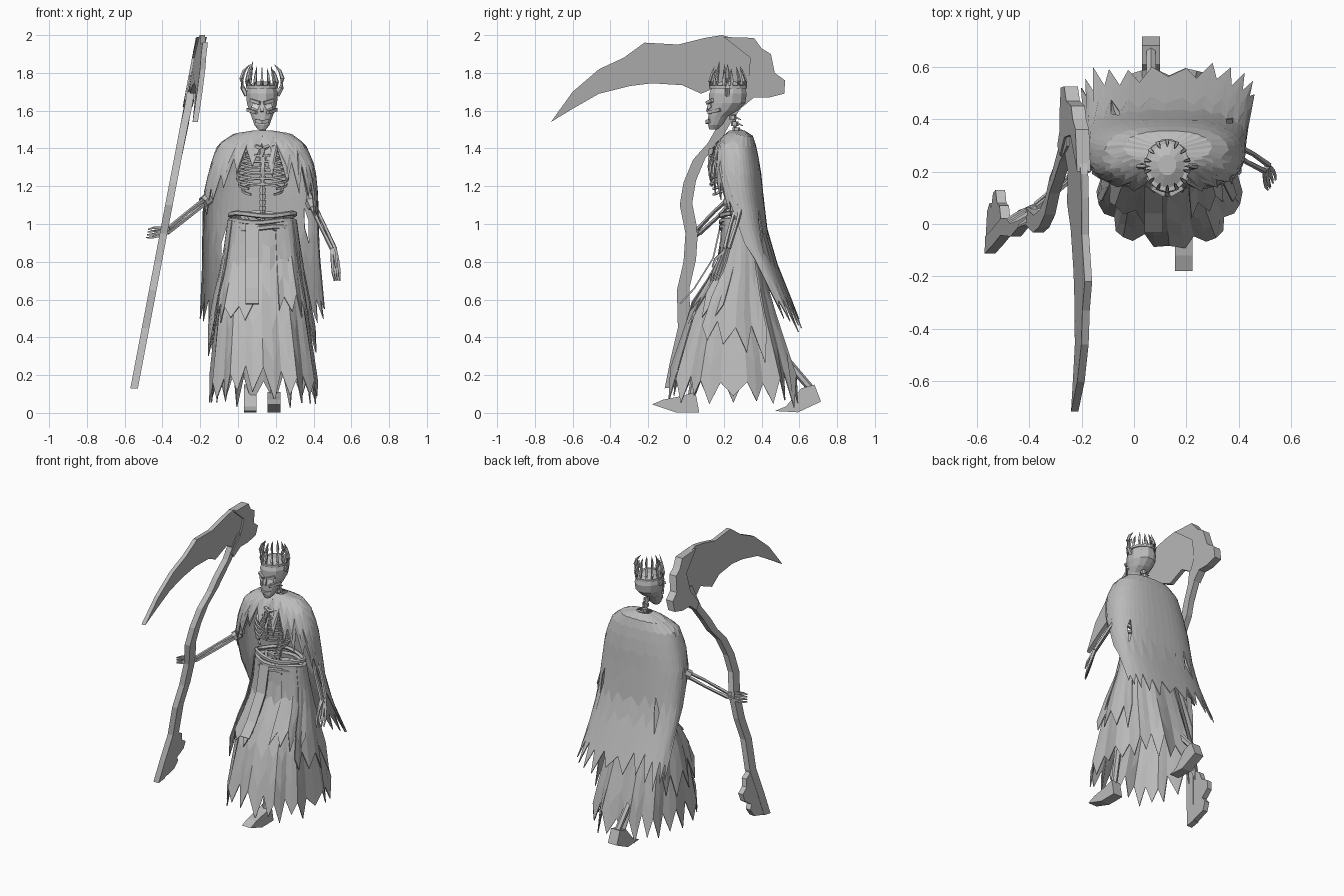
import bpy, bmesh, math, random
from mathutils import Vector

random.seed(7)
if "Cube" in bpy.data.objects:
    bpy.data.objects.remove(bpy.data.objects["Cube"], do_unlink=True)


def material(name, value):
    mat = bpy.data.materials.new(name)
    colour = (value, value, value, 1)
    mat.use_nodes = True
    mat.diffuse_color = colour
    mat.node_tree.nodes["Principled BSDF"].inputs["Base Color"].default_value = colour
    return mat


GREY = material("stone grey", .5)
WHITE = material("eye white", .95)


def build(name, verts, faces, mat=GREY, thick=0):
    mesh = bpy.data.meshes.new(name)
    mesh.from_pydata([tuple(v) for v in verts], [], faces)
    bm = bmesh.new()
    bm.from_mesh(mesh)
    bmesh.ops.recalc_face_normals(bm, faces=bm.faces)
    bm.to_mesh(mesh)
    bm.free()
    mesh.materials.append(mat)
    obj = bpy.data.objects.new(name, mesh)
    bpy.context.collection.objects.link(obj)
    if thick:
        mod = obj.modifiers.new("thickness", "SOLIDIFY")
        mod.thickness = thick
    return obj


def bridge(rings, sides, closed=True):
    span = sides if closed else sides - 1
    return [(r * sides + i, r * sides + (i + 1) % sides,
             (r + 1) * sides + (i + 1) % sides, (r + 1) * sides + i)
            for r in range(rings - 1) for i in range(span)]


def tube(name, points, radii, sides=6, loop=False):
    """Sweep a polygon along a path; one radius per point, or one for all."""
    pts = [Vector(p) for p in points]
    n = len(pts)
    if not isinstance(radii, (list, tuple)):
        radii = [radii] * n
    verts = []
    for i, p in enumerate(pts):
        ahead = pts[(i + 1) % n] if loop else pts[min(i + 1, n - 1)]
        behind = pts[i - 1] if loop else pts[max(i - 1, 0)]
        turn = (ahead - behind).to_track_quat('Z', 'Y')
        for k in range(sides):
            a = math.tau * (k + .5) / sides
            verts.append(p + turn @ Vector((math.cos(a), math.sin(a), 0)) * radii[i])
    faces = bridge(n, sides)
    if loop:
        last = (n - 1) * sides
        faces += [(last + k, last + (k + 1) % sides, (k + 1) % sides, k) for k in range(sides)]
    else:
        faces += [tuple(range(sides)), tuple(range((n - 1) * sides, n * sides))]
    return build(name, verts, faces)


def sample(table, key):
    """Linear lookup in rows sorted by their first entry."""
    for low, high in zip(table, table[1:]):
        if key <= high[0]:
            t = max(0, (key - low[0]) / (high[0] - low[0]))
            return [a + (b - a) * t for a, b in zip(low[1:], high[1:])]
    return list(table[-1][1:])


def power(v, e):
    return math.copysign(abs(v) ** e, v)


def cloth(name, levels, hem, start, end, cols, rows, jag, fold=0, grow=0, holes=()):
    """Ragged sheet hung round an oval; angle 0 is the back, pi the front."""
    closed = end - start > 6.28
    top = levels[-1][0]
    lows = []
    for c in range(cols):
        ang = start + (end - start) * c / (cols if closed else cols - 1)
        off = abs(math.remainder(ang, math.tau))
        rag = -random.uniform(.3, 1) if c % 2 else random.uniform(.2, .8)
        lows.append((ang, sample(hem, off)[0] + jag * rag))
    verts = []
    for r in range(rows):
        t = (r / (rows - 1)) ** 1.5
        for c, (ang, low) in enumerate(lows):
            z = top + (low - top) * t
            cx, cy, rx, ry = sample(levels, z)
            wave = 1 + fold * t * math.cos(c * math.pi / 2) + grow
            verts.append((cx + power(math.sin(ang), .8) * rx * wave,
                          cy + power(math.cos(ang), .8) * ry * wave, z))
    faces = bridge(rows, cols, closed)
    faces = [f for i, f in enumerate(faces) if i not in holes]
    return build(name, verts, faces, thick=.006)


# Cape: levels are (z, centre x, centre y, half width, half depth)
CAPE = [(.4, .14, .55, .36, .09), (.6, .13, .45, .32, .11), (.9, .12, .33, .31, .11),
        (1.15, .12, .27, .305, .14), (1.3, .13, .255, .28, .14),
        (1.42, .125, .26, .235, .11), (1.48, .13, .28, .15, .07), (1.495, .13, .27, .05, .04)]
CAPE_HEM = [(0, .56), (1.2, .54), (1.5, .62), (1.75, 1.05), (2.2, 1.2), (2.6, 1.28), (3.15, 1.38)]
cloth("cape", CAPE, CAPE_HEM, -math.pi, math.pi, 48, 11, .12, holes=(7 * 48 + 19, 6 * 48 + 30))

# Skirt, apron and hip layers
SKIRT = [(.03, .135, .25, .29, .35), (.2, .135, .25, .275, .33), (.55, .125, .25, .235, .22),
         (.8, .13, .29, .19, .11), (1.02, .13, .28, .165, .085)]
cloth("skirt", SKIRT, [(0, .14), (1.5, .13), (3.15, .17)], -math.pi, math.pi, 44, 8, .11, .05)
cloth("apron_right", SKIRT, [(0, .5), (3.15, .55)], math.pi + .1, math.pi + 1.3, 8, 6, .06, .05, .07)
cloth("apron_left", SKIRT, [(0, .45), (3.15, .62)], math.pi - 1.4, math.pi - .3, 8, 6, .1, .05, .07)
cloth("hip_rags_right", SKIRT, [(0, .3), (3.15, .5)], -2.1, -1.0, 9, 6, .12, .05, .12)
cloth("hip_rags_left", SKIRT, [(0, .3), (3.15, .5)], 1.0, 2.1, 9, 6, .12, .05, .1)


def strip(name, path, width):
    verts = [(x + s * width, y, z) for x, y, z in path for s in (-1, 1)]
    return build(name, verts, bridge(len(path), 2, False), thick=.008)


strip("loincloth", [(.075, .18, 1), (.075, .14, .82), (.075, .04, .66), (.075, -.035, .58)], .035)

# Rope belt
for row, z in enumerate((.98, 1.015, 1.05)):
    ring = []
    for i in range(20):
        a = math.tau * i / 20
        ring.append((.13 + .172 * math.sin(a), .28 + .095 * math.cos(a), z + .008 * math.sin(a * 3 + row)))
    tube("belt_rope", ring, .014, 5, loop=True)

# Spine and neck with spiny vertebrae
for i in range(17):
    z = 1.04 + i * .032
    y = .25 + .05 * math.sin(i * .2)
    tube("vertebra", [(.13, y, z), (.13, y, z + .022)], .02, 6)
    tube("vertebra_spine", [(.13, y + .01, z + .015), (.13, y + .045, z)], [.009, .003], 4)
tube("spine_core", [(.13, .25, 1.0), (.13, .295, 1.25), (.13, .25, 1.58)], .012, 6)

# Rib cage
tube("sternum", [(.13, .135, 1.4), (.13, .125, 1.3), (.13, .14, 1.2)], [.02, .015, .01], 4)
for row in range(8):
    z = 1.18 + row * .03
    wide = (.105, .125, .135, .135, .13, .12, .1, .075)[row]
    for side in (-1, 1):
        path = []
        for k in range(9):
            a = math.pi * (k / 8 if row > 1 else k / 10)
            path.append((.13 + side * wide * math.sin(a), .21 + .08 * math.cos(a),
                         z + .03 * math.cos(a)))
        tube("rib", path, .0085, 4)
for side in (-1, 1):
    tube("collar_bone", [(.13, .15, 1.4), (.13 + side * .1, .19, 1.43), (.13 + side * .2, .27, 1.4)], .012, 5)
    tube("hip_bone", [(.13, .3, 1), (.13 + side * .1, .27, 1.04), (.13 + side * .06, .2, .96)], .022, 5)

# Skull: rings of (z, centre y, half width, half depth)
SKULL = [(1.5, .145, .022, .022), (1.525, .155, .042, .04), (1.57, .17, .058, .054),
         (1.6, .195, .07, .08), (1.64, .218, .083, .1), (1.69, .222, .086, .103),
         (1.73, .225, .074, .088), (1.755, .225, .035, .04)]
SIDES = 12
verts = []
for z, cy, rx, ry in SKULL:
    for k in range(SIDES):
        a = math.tau * (k + .5) / SIDES
        verts.append((.127 + rx * math.cos(a), cy + ry * math.sin(a), z))
caps = [tuple(range(SIDES)), tuple(range((len(SKULL) - 1) * SIDES, len(SKULL) * SIDES))]
build("skull", verts, bridge(len(SKULL), SIDES) + caps)
tube("teeth", [(.095, .13, 1.545), (.127, .112, 1.54), (.159, .13, 1.545)], .014, 4)
tube("nose_bone", [(.127, .125, 1.63), (.127, .112, 1.595)], [.008, .012], 4)
for side in (-1, 1):
    tube("brow", [(.127 + side * .012, .112, 1.64), (.127 + side * .06, .14, 1.655)], .012, 4)
    tube("cheek_bone", [(.127 + side * .03, .118, 1.59), (.127 + side * .075, .18, 1.605)], .012, 4)
    eye = [(.013, .118, 1.628), (.05, .134, 1.64), (.056, .138, 1.618), (.025, .119, 1.605)]
    build("eye", [(.127 + side * x, y - .006, z) for x, y, z in eye], [(0, 1, 2, 3)], WHITE, .004)

# Crown of spikes with two curved horns
band = [math.tau * i / 14 for i in range(14)]
tube("crown_band", [(.127 + .078 * math.sin(a), .222 + .092 * math.cos(a), 1.725) for a in band], .011, 4, loop=True)
for i, a in enumerate(band):
    tall = random.uniform(.09, .14)
    path = [(.127 + .078 * s * math.sin(a), .222 + .09 * s * math.cos(a), 1.72 + tall * t)
            for s, t in ((1, 0), (1.06, .35), (.95, .7), (.8, 1.05))]
    tube("crown_spike", path, [.01, .01, .007, .001], 4)
for side in (-1, 1):
    path = [(.127 + side * x, .22, z) for x, z in
            ((.08, 1.68), (.102, 1.72), (.108, 1.77), (.095, 1.81), (.065, 1.845))]
    tube("horn", path, [.014, .013, .012, .009, .001], 5)


# Arms: two forearm bones, cuff, palm and fingers
def arm(label, shoulder, elbow, wrist, tip, spread):
    shoulder, elbow, wrist, tip, spread = map(Vector, (shoulder, elbow, wrist, tip, spread))
    tube(label + "_upper_arm", [shoulder, shoulder.lerp(elbow, .1), shoulder.lerp(elbow, .9), elbow],
         [.026, .015, .015, .024])
    for s in (-1, 1):
        shift = spread * s * .014
        tube(label + "_forearm_bone", [elbow + shift, elbow.lerp(wrist, .5) + shift * 1.4, wrist + shift],
             [.014, .01, .012], 5)
    tube(label + "_cuff", [elbow.lerp(wrist, .02), elbow.lerp(wrist, .16)], .032, 7)
    palm = wrist.lerp(tip, .4)
    for f in range(4):
        shift = spread * (f - 1.5) * .016
        tube(label + "_finger", [wrist + shift * .5, palm + shift, wrist.lerp(tip, .75) + shift * 1.2,
                                 tip + shift], [.011, .01, .008, .004], 4)
    thumb = Vector((0, -.035, .01))
    tube(label + "_thumb", [wrist, palm + thumb, palm.lerp(tip, .4) + thumb], [.01, .008, .004], 4)


arm("right", (-.07, .27, 1.4), (-.15, .25, 1.14), (-.37, .07, .965), (-.48, .01, .95), (.2, -.3, .9))
arm("left", (.33, .27, 1.4), (.38, .29, 1.13), (.505, .215, .87), (.525, .15, .7), (.6, .8, 0))


# Legs and pointed feet
def leg(label, x, hip, knee, ankle, heel, toe):
    tube(label + "_thigh", [(x, *hip), (x, *knee)], [.03, .022])
    tube(label + "_knee", [(x, knee[0], knee[1] + .025), (x, knee[0], knee[1] - .025)], .03)
    tube(label + "_shin", [(x, *knee), (x, *ankle)], [.024, .02])
    outline = [heel, toe, (toe[0] + .06, toe[1] + .025), (ankle[0] - .05, ankle[1]), (ankle[0] + .02, ankle[1] + .02)]
    outline.insert(1, ((heel[0] + toe[0]) / 2, .003))
    n = len(outline)
    verts = [(x + s * .034, y, z) for s in (-1, 1) for y, z in outline]
    build(label + "_foot", verts, bridge(2, n) + [tuple(range(n)), tuple(range(n, 2 * n))])


leg("left", .19, (.27, .97), (.1, .5), (.03, .09), (.07, .003), (-.18, .045))
leg("right", .065, (.28, .97), (.34, .5), (.66, .13), (.715, .06), (.47, .01))


# Scythe: flat plates sheared to the lean of the staff
def lean(y, z):
    return -.55 + .19 * (z - .13) + .055 * max(0, .3 - y) * (z > 1.52)


def plate(name, outline, half):
    n = len(outline)
    verts = [(lean(y, z) + s * half, y, z) for s in (-1, 1) for y, z in outline]
    build(name, verts, bridge(2, n) + [tuple(range(n)), tuple(range(n, 2 * n))])


STAFF = [(-.08, .13), (-.05, .28), (-.01, .45), (-.015, .65), (.02, .8), (.03, .95), (0, 1.1),
         (.02, 1.22), (.07, 1.34), (.15, 1.43), (.2, 1.52), (.27, 1.62), (.33, 1.78)]
plate("staff", [(y - .033, z) for y, z in STAFF] + [(y + .033, z + .01) for y, z in reversed(STAFF)], .02)
plate("staff_butt", [(-.06, .14), (.05, .17), (.08, .22), (.06, .25), (.12, .29), (.13, .34),
                     (.08, .37), (.07, .42), (-.01, .46)], .018)
plate("scythe_blade", [(-.715, 1.54), (-.6, 1.7), (-.46, 1.82), (-.33, 1.88), (-.22, 1.96), (-.04, 1.95),
                       (.1, 1.985), (.19, 2), (.34, 1.96), (.38, 1.82), (.42, 1.7), (.3, 1.68), (.2, 1.74),
                       (.08, 1.69), (-.02, 1.735), (-.18, 1.745), (-.3, 1.73), (-.46, 1.69), (-.6, 1.61)], .014)
plate("scythe_socket", [(.2, 1.99), (.36, 1.985), (.4, 1.93), (.45, 1.9), (.47, 1.8), (.525, 1.76), (.52, 1.69),
                        (.44, 1.67), (.36, 1.67), (.3, 1.62), (.26, 1.66), (.33, 1.76), (.34, 1.88)], .026)
